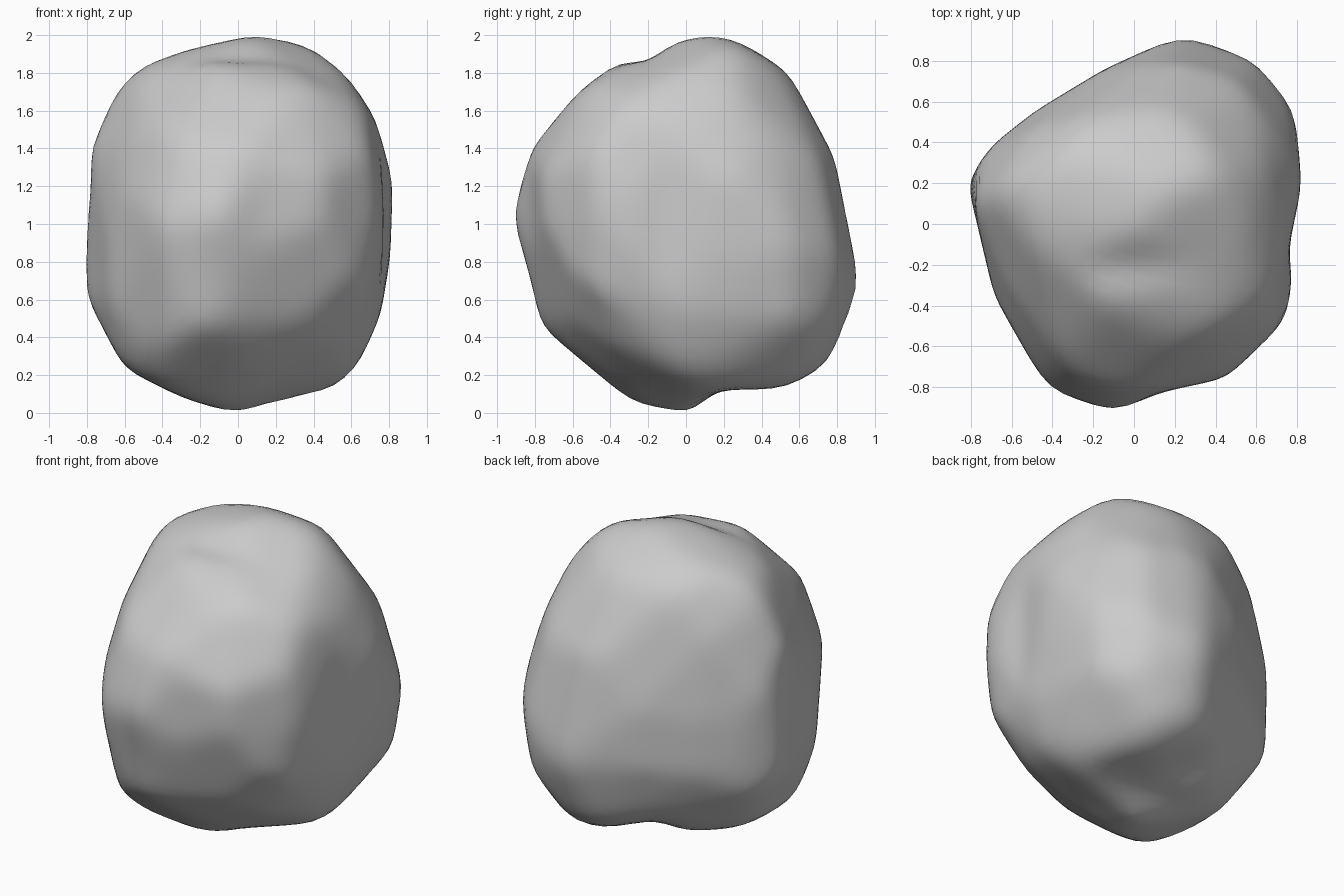
import bpy
import bmesh
from math import cos, sin, radians
from mathutils import Vector
from mathutils.bvhtree import BVHTree

cube = bpy.data.objects.get("Cube")
if cube:
    bpy.data.objects.remove(cube, do_unlink=True)

# Trimming profiles, measured from the middle of the boulder
ACROSS = [(-.82, -.34), (-.77, .24), (-.785, .4), (-.66, .7), (-.57, .81),
          (-.25, .92), (.11, 1), (.43, .95), (.55, .82), (.72, .56), (.815, .24),
          (.8, -.18), (.75, -.48), (.63, -.75), (.5, -.87), (-.02, -1),
          (-.3, -.91), (-.6, -.76)]
ALONG = [(-.92, .05), (-.81, .4), (-.58, .68), (-.36, .87), (-.29, .86),
         (-.23, .83), (-.07, .95), (.1, 1), (.3, .96), (.52, .84), (.78, .35),
         (.92, -.32), (.76, -.73), (.65, -.8), (.52, -.87), (.16, -.87),
         (.02, -1), (-.28, -.94), (-.76, -.54), (-.83, -.24)]
PLAN = [(-.82, .24), (-.76, .33), (-.48, .55), (-.15, .75), (.24, .93),
        (.59, .8), (.78, .56), (.82, .2), (.75, -.12), (.77, -.27), (.74, -.47),
        (.45, -.75), (.12, -.82), (-.1, -.92), (-.42, -.81), (-.68, -.35)]
FRONT_SLANT = [(-.81, -.16), (-.77, .09), (-.67, .42), (-.47, .82), (-.34, .93),
               (-.1, .99), (.13, .98), (.5, .85), (.82, .43), (.965, -.08),
               (.9, -.44), (.51, -.88), (0, -.91), (-.19, -.955), (-.52, -.86),
               (-.69, -.7)]
BACK_SLANT = [(-.97, -.08), (-.82, .37), (-.67, .67), (-.46, .88), (-.14, .9),
              (-.05, .93), (.33, .86), (.67, .57), (.8, .2), (.76, -.43),
              (.63, -.75), (.43, -.9), (.01, -.93), (-.18, -.86), (-.53, -.92),
              (-.67, -.88), (-.9, -.57)]
UNDER_SLANT = [(-.19, 1.02), (.0, 1.02), (.19, .97), (.51, .82), (.67, .52),
               (.79, .07), (.78, -.48), (.48, -.86), (.03, -1.04), (-.36, -.81),
               (-.62, -.59), (-.82, -.3), (-.87, .03), (-.86, .32), (-.73, .6),
               (-.46, .85)]

# Each cut: profile, turn about the vertical, tilt
CUTS = [(ACROSS, 0, 0), (ALONG, 90, 0), (PLAN, 0, 90),
        (FRONT_SLANT, 35, 25), (BACK_SLANT, 215, 25), (UNDER_SLANT, 145, -25)]


def make_cutter(profile, turn, tilt):
    """Profile points with the sideways and upward directions of their plane."""
    t, e = radians(turn), radians(tilt)
    side = Vector((cos(t), sin(t), 0))
    up = Vector((-sin(t) * sin(e), cos(t) * sin(e), cos(e)))
    return [Vector(p) for p in profile], side, up


def reach(points, ray):
    """Distance along a flat ray from the middle to the profile."""
    for a, b in zip(points, points[1:] + points[:1]):
        edge = b - a
        across = ray.cross(edge)
        if abs(across) < 1e-9:
            continue
        distance = a.cross(edge) / across
        along = a.cross(ray) / across
        if distance > 0 and -1e-6 <= along <= 1 + 1e-6:
            return distance
    return 2


def room(direction):
    """How far a direction can go before meeting any cut."""
    limits = []
    for points, side, up in cutters:
        ray = Vector((direction.dot(side), direction.dot(up)))
        if ray.length > .05:
            limits.append(reach(points, ray))
    return min(limits)


cutters = [make_cutter(*cut) for cut in CUTS]

# Faceted core: corners of every profile, set at the middle of their free depth
core = bmesh.new()
for points, side, up in cutters:
    away = side.cross(up)
    for p in points:
        base = side * p.x + up * p.y
        depths = [i / 25 for i in range(-25, 26)]
        spare = [room(base + away * d) for d in depths]
        level = max(spare) - .015
        free = [d for d, s in zip(depths, spare) if s >= min(level, .985)]
        near, far = min(free), max(free)
        for share in (.33, .67):
            core.verts.new(base + away * (near + (far - near) * share))
bmesh.ops.convex_hull(core, input=core.verts)
tree = BVHTree.FromBMesh(core)
core.free()

# Round blank, cut back to the core and to the hollows in the profiles
bm = bmesh.new()
bmesh.ops.create_icosphere(bm, subdivisions=5, radius=1)
for vert in bm.verts:
    direction = vert.co.normalized()
    hit = tree.ray_cast(direction * 3, -direction)
    size = min(hit[0].length, room(direction))
    vert.co = direction * size * 1.008

# Weathered edges
for _ in range(3):
    bmesh.ops.smooth_vert(bm, verts=bm.verts, factor=.5,
                          use_axis_x=True, use_axis_y=True, use_axis_z=True)
bmesh.ops.translate(bm, verts=bm.verts, vec=(0, 0, 1))

# Boulder
mesh = bpy.data.meshes.new("boulder")
bm.to_mesh(mesh)
bm.free()
for face in mesh.polygons:
    face.use_smooth = True
boulder = bpy.data.objects.new("boulder", mesh)
bpy.context.collection.objects.link(boulder)

# Stone colour
stone = bpy.data.materials.new("grey stone")
stone.use_nodes = True
colour = (.6, .6, .6, 1)
stone.diffuse_color = colour
stone.node_tree.nodes["Principled BSDF"].inputs["Base Color"].default_value = colour
mesh.materials.append(stone)
